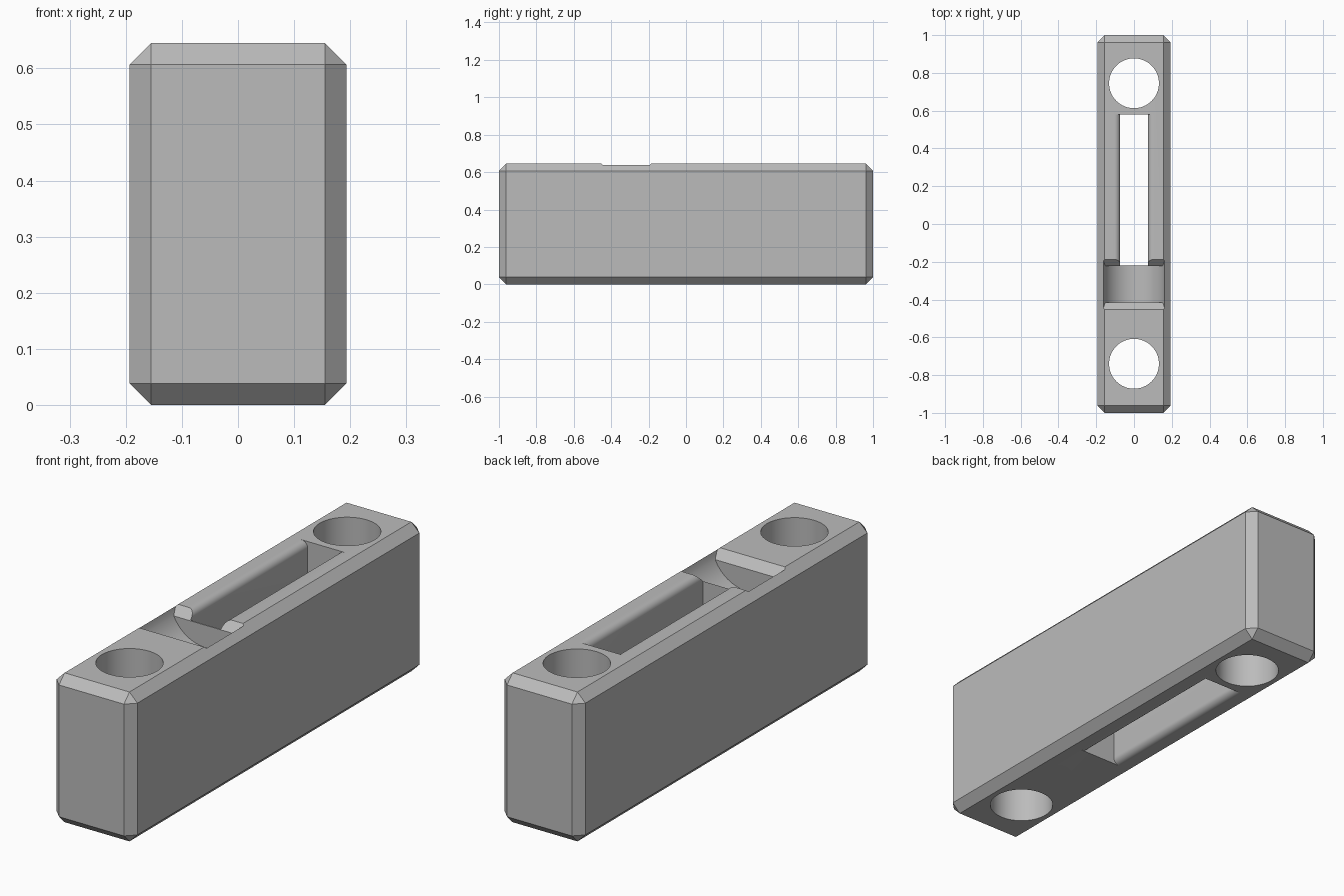
import bpy, bmesh, math

if "Cube" in bpy.data.objects:
    bpy.data.objects.remove(bpy.data.objects["Cube"], do_unlink=True)

HALF_W, HEIGHT, CHAMFER = 0.193, 0.645, 0.038
SLOT_HALF, FILLET = 0.073, 0.03
OVER = 0.1  # how far cutters run past the block

grey = bpy.data.materials.new("plain grey")
grey.use_nodes = True
colour = (0.5, 0.5, 0.5, 1)
grey.diffuse_color = colour
grey.node_tree.nodes["Principled BSDF"].inputs["Base Color"].default_value = colour


def make_object(name, bm):
    bmesh.ops.recalc_face_normals(bm, faces=bm.faces)
    mesh = bpy.data.meshes.new(name)
    bm.to_mesh(mesh)
    bm.free()
    mesh.materials.append(grey)
    obj = bpy.data.objects.new(name, mesh)
    bpy.context.collection.objects.link(obj)
    return obj


def prism(name, points, offset):
    """Closed outline of 3D points, extruded by an offset."""
    bm = bmesh.new()
    face = bm.faces.new([bm.verts.new(p) for p in points])
    out = bmesh.ops.extrude_face_region(bm, geom=[face])
    verts = [g for g in out["geom"] if isinstance(g, bmesh.types.BMVert)]
    bmesh.ops.translate(bm, verts=verts, vec=offset)
    return make_object(name, bm)


def circle(radius, n=64):
    return [(radius * math.cos(2 * math.pi * i / n),
             radius * math.sin(2 * math.pi * i / n)) for i in range(n)]


def boolean(obj, cutter, operation):
    """Apply a boolean and discard the cutter."""
    mod = obj.modifiers.new("cut", "BOOLEAN")
    mod.operation, mod.object, mod.solver = operation, cutter, "EXACT"
    bpy.context.view_layer.update()
    graph = bpy.context.evaluated_depsgraph_get()
    mesh = bpy.data.meshes.new_from_object(obj.evaluated_get(graph))
    obj.modifiers.clear()
    obj.data = mesh
    bpy.data.objects.remove(cutter, do_unlink=True)


# Chamfered block
bm = bmesh.new()
bmesh.ops.create_cube(bm, size=1)
bmesh.ops.scale(bm, verts=bm.verts, vec=(2 * HALF_W, 2, HEIGHT))
bmesh.ops.translate(bm, verts=bm.verts, vec=(0, 0, HEIGHT / 2))
bmesh.ops.bevel(bm, geom=bm.edges[:], offset=CHAMFER, segments=1,
                affect="EDGES", profile=0.5)
block = make_object("block_body", bm)

# Two through holes
for y in (-0.74, 0.745):
    ring = [(a, y + b, -OVER) for a, b in circle(0.132)]
    boolean(block, prism("hole_cutter", ring, (0, 0, HEIGHT + 2 * OVER)), "DIFFERENCE")

# Long through slot with rounded top and bottom lips
lip = []
for i in range(9):
    a = math.pi / 2 * i / 8
    lip.append((SLOT_HALF + FILLET * (1 - math.cos(a)),
                HEIGHT - FILLET + FILLET * math.sin(a)))
side = lip + [(lip[-1][0], HEIGHT + OVER)]
side = [(x, HEIGHT - z) for x, z in reversed(side)] + side
outline = side + [(-x, z) for x, z in reversed(side)]
slot = prism("slot_cutter", [(x, -0.22, z) for x, z in outline], (0, 0.8, 0))
boolean(block, slot, "DIFFERENCE")

# Shallow round-bottomed cross pocket with chamfered ends
depth = HEIGHT - 0.036
pocket = prism("pocket_cutter",
               [(a, -0.7, 0.68 + b) for a, b in circle(0.167)], (0, 0.7, 0))
ends = [(-0.415, 0.3), (-0.222, 0.3), (-0.222, depth), (-0.187, HEIGHT),
        (-0.087, HEIGHT + OVER), (-0.087, 1), (-0.553, 1),
        (-0.553, HEIGHT + OVER), (-0.453, HEIGHT), (-0.415, depth)]
limit = prism("pocket_limit", [(-0.5, y, z) for y, z in ends], (1, 0, 0))
boolean(pocket, limit, "INTERSECT")
boolean(block, pocket, "DIFFERENCE")

# Smooth the curved walls, keep the chamfers sharp
bpy.ops.object.select_all(action="DESELECT")
block.select_set(True)
bpy.context.view_layer.objects.active = block
bpy.ops.object.shade_smooth_by_angle(angle=math.radians(25))
